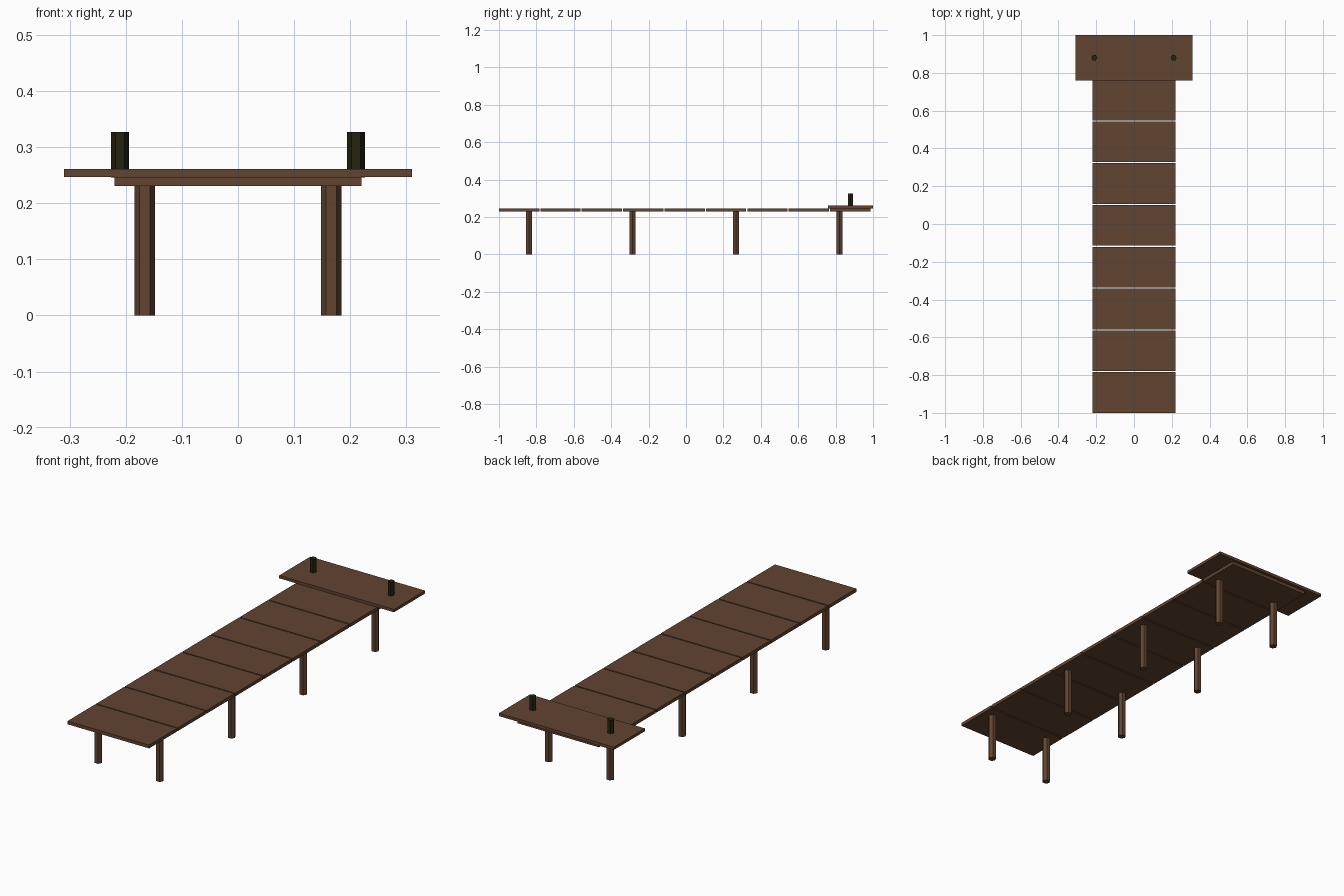
import bpy
import bmesh
from mathutils import Matrix

if "Cube" in bpy.data.objects:
    bpy.data.objects.remove(bpy.data.objects["Cube"])


def make_material(name, rgb):
    mat = bpy.data.materials.new(name)
    mat.use_nodes = True
    color = (*rgb, 1)
    mat.diffuse_color = color
    bsdf = next(n for n in mat.node_tree.nodes if n.type == 'BSDF_PRINCIPLED')
    bsdf.inputs["Base Color"].default_value = color
    return mat


wood = make_material("brown wood", (0.12, 0.058, 0.03))
dark = make_material("dark olive", (0.018, 0.016, 0.005))


def add_object(name, bm, mat):
    mesh = bpy.data.meshes.new(name)
    bm.to_mesh(mesh)
    bm.free()
    mesh.materials.append(mat)
    obj = bpy.data.objects.new(name, mesh)
    bpy.context.scene.collection.objects.link(obj)


def board(name, width, y0, y1, z0, z1):
    bm = bmesh.new()
    place = Matrix.Translation((0, (y0 + y1) / 2, (z0 + z1) / 2))
    size = Matrix.Diagonal((width, y1 - y0, z1 - z0, 1))
    bmesh.ops.create_cube(bm, size=1, matrix=place @ size)
    add_object(name, bm, wood)


def hex_post(name, x, y, radius, z0, z1, mat):
    bm = bmesh.new()
    bmesh.ops.create_cone(bm, cap_ends=True, segments=6, radius1=radius,
                          radius2=radius, depth=z1 - z0,
                          matrix=Matrix.Translation((x, y, (z0 + z1) / 2)))
    # Put two corners on the x axis
    if max(v.co.x for v in bm.verts) - x < radius * 0.95:
        bmesh.ops.rotate(bm, verts=bm.verts, cent=(x, y, 0),
                         matrix=Matrix.Rotation(0.5235988, 3, 'Z'))
    add_object(name, bm, mat)


# Walkway planks with narrow gaps
pitch, length = 0.2213, 0.2155
for i in range(9):
    start = -1 + i * pitch
    board(f"plank_{i + 1}", 0.44, start, start + length, 0.231, 0.247)

# Raised cross platform at the back end
board("end_platform", 0.62, 0.76, 1, 0.247, 0.261)

# Legs and mooring posts on both sides
for side, sx in (("left", 1), ("right", -1)):
    for i in range(4):
        hex_post(f"{side}_leg_{i + 1}", sx * 0.166, -0.84 + i * 0.5535,
                 0.0185, 0, 0.231, wood)
    hex_post(f"{side}_mooring_post", sx * 0.21, 0.88, 0.016, 0.246, 0.327, dark)
